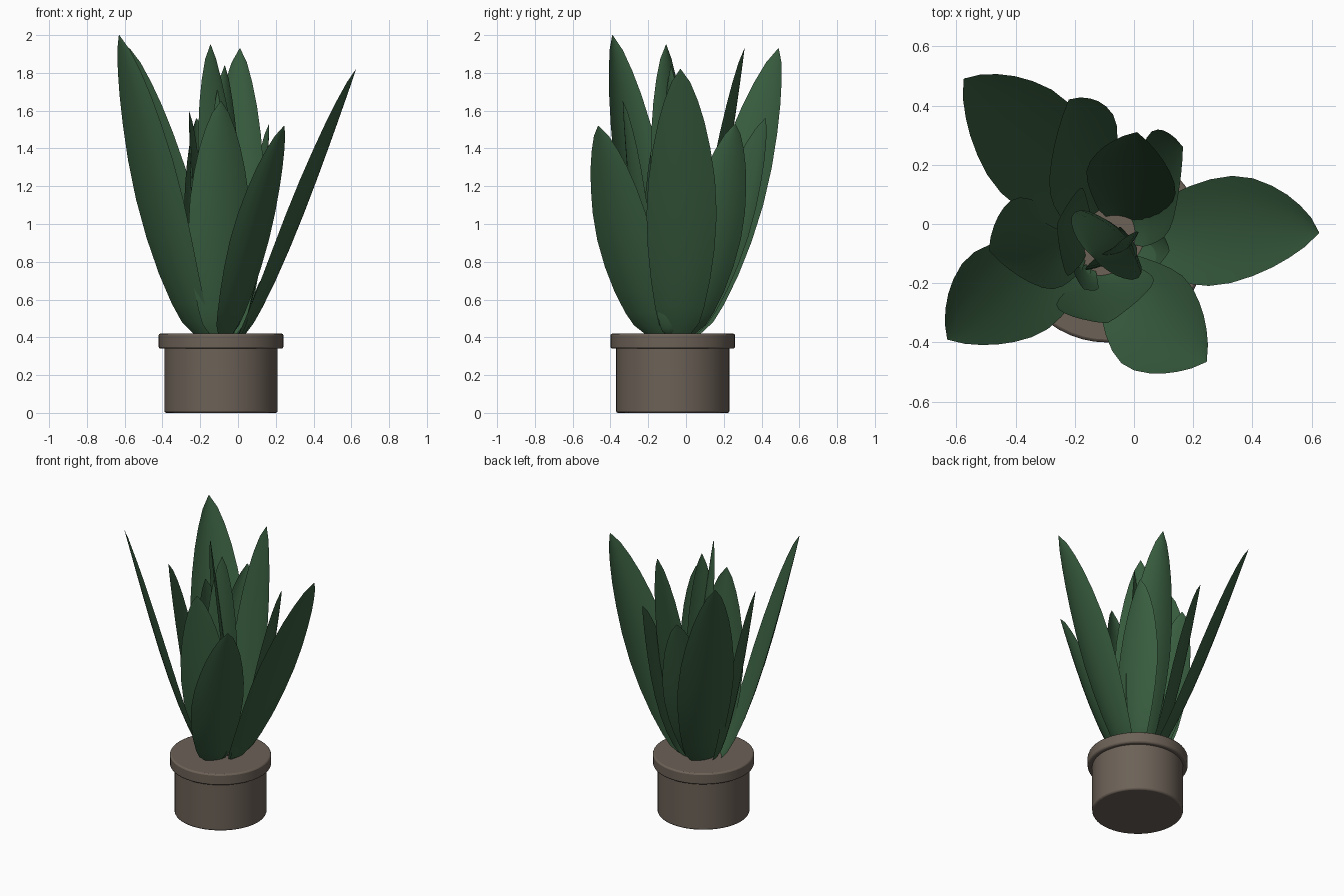
import bpy, bmesh
from math import sin, cos, pi, radians
from mathutils import Vector

if "Cube" in bpy.data.objects:
    bpy.data.objects.remove(bpy.data.objects["Cube"])

CX, CY = -0.09, -0.07


def material(name, color):
    m = bpy.data.materials.new(name)
    m.diffuse_color = (*color, 1)
    m.use_nodes = True
    m.node_tree.nodes["Principled BSDF"].inputs["Base Color"].default_value = m.diffuse_color
    return m


CLAY = material("clay", (0.15, 0.12, 0.095))
GREEN = material("leaf_green", (0.04, 0.11, 0.05))


def finish(name, bm, mat, angle):
    mesh = bpy.data.meshes.new(name)
    bm.to_mesh(mesh)
    bm.free()
    ob = bpy.data.objects.new(name, mesh)
    bpy.context.collection.objects.link(ob)
    mesh.materials.append(mat)
    bpy.ops.object.select_all(action='DESELECT')
    ob.select_set(True)
    bpy.context.view_layer.objects.active = ob
    bpy.ops.object.shade_smooth_by_angle(angle=radians(angle))
    return ob


def disc(name, radius, z0, z1):
    bm = bmesh.new()
    bmesh.ops.create_cone(bm, cap_ends=True, segments=48, radius1=radius,
                          radius2=radius, depth=z1 - z0)
    bmesh.ops.translate(bm, verts=bm.verts, vec=(CX, CY, (z0 + z1) / 2))
    ob = finish(name, bm, CLAY, 50)
    bev = ob.modifiers.new("soft_edge", 'BEVEL')
    bev.width, bev.segments = 0.01, 2


# Blade half-width along its length, as a fraction of the widest point
PROFILE = [(0, .38), (.04, .58), (.1, .70), (.2, .84), (.32, .95), (.45, 1),
           (.58, .95), (.7, .82), (.8, .66), (.88, .48), (.95, .27), (1, .01)]


def leaf(name, tip, azimuth, facing, half, ring, bulge, cup=0.25):
    """Cupped blade leaning toward azimuth, its flat side turned to facing."""
    a, b = radians(azimuth), radians(facing)
    out = Vector((cos(a), sin(a), 0))
    face = Vector((cos(b), sin(b), 0))
    side = Vector((-sin(b), cos(b), 0))
    base = Vector((CX, CY, 0.42)) + out * ring
    bm = bmesh.new()
    rows = []
    for t, w in PROFILE:
        mid = base.lerp(Vector(tip), t) + out * bulge * sin(pi * t ** 0.6)
        row = []
        for i in range(-4, 5):
            u = i / 4
            row.append(bm.verts.new(mid + side * half * w * u
                                    - face * cup * half * w * u * u))
        rows.append(row)
    for lo, hi in zip(rows, rows[1:]):
        for i in range(8):
            bm.faces.new((lo[i], lo[i + 1], hi[i + 1], hi[i]))
    finish(name, bm, GREEN, 60)


# Pot
disc("pot_body", 0.30, 0.0, 0.36)
disc("pot_rim", 0.33, 0.34, 0.42)

# Leaves: tip, lean angle, facing angle, half width, base ring radius, bulge
LEAVES = [
    # outer leaves
    ((-0.63, -0.39, 2.00), 200, 224, .18, .12, .06),
    ((-0.575, 0.49, 1.93), 122, 143, .19, .12, .06),
    ((0.625, -0.03, 1.82), 10, -12, .19, .13, .04),
    ((0.245, -0.465, 1.52), 290, 325, .18, .11, .05),
    # middle leaves
    ((0.01, 0.31, 1.93), 60, 76, .155, .11, .03),
    ((0.165, 0.26, 1.53), 35, 14, .16, .11, .06),
    ((-0.22, 0.42, 1.56), 118, 135, .16, .11, .05),
    ((-0.49, -0.09, 1.68), 180, 200, .165, .11, .04),
    ((-0.09, -0.335, 1.65), 272, 284, .17, .10, .03),
    # inner leaves
    ((-0.145, -0.105, 1.95), 40, 44, .155, .05, .04),
    ((-0.07, -0.08, 1.84), 300, 305, .11, .03, .03),
    ((-0.26, 0.00, 1.60), 165, 170, .15, .08, .03),
    # young shoots
    ((-0.17, -0.22, 0.89), 235, 235, .05, .10, .02),
    ((0.12, -0.09, 0.70), 350, 350, .06, .12, .02),
    ((0.01, -0.08, 1.05), 20, 20, .06, .05, .01),
]
for i, args in enumerate(LEAVES):
    leaf(f"leaf_{i + 1:02d}", *args)
